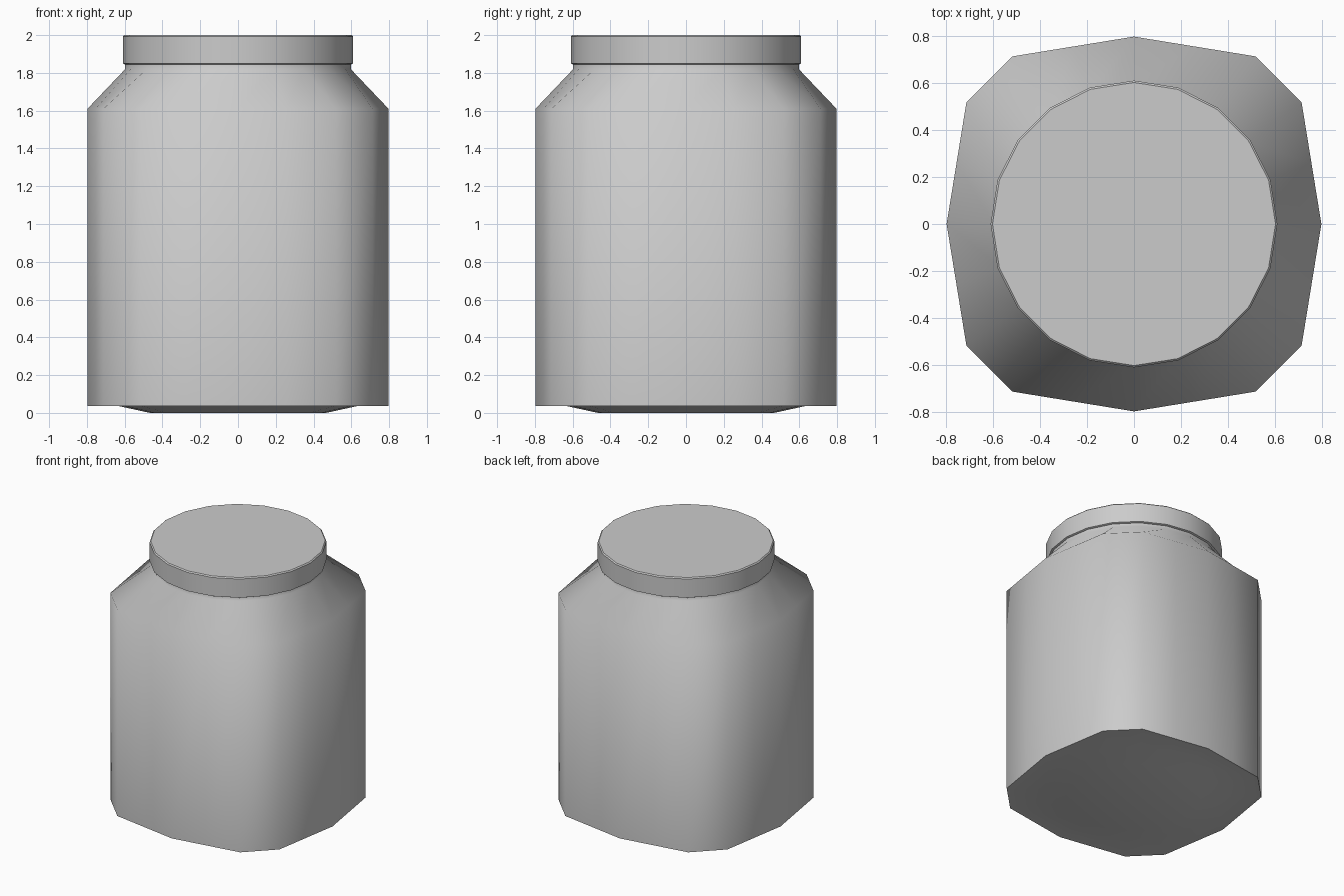
import bpy, bmesh
from math import cos, sin, pi, radians
from mathutils import Vector

if "Cube" in bpy.data.objects:
    bpy.data.objects.remove(bpy.data.objects["Cube"])

SIDES = 20


def circle(r, z):
    return [Vector((r * cos(2 * pi * i / SIDES), r * sin(2 * pi * i / SIDES), z))
            for i in range(SIDES)]


def rounded_square(z):
    # slightly bulging sides, chamfered corners; extra points sit mid-side
    side, corner = 0.797, 0.881
    ring = circle(corner, z)
    for i in range(0, SIDES, 5):
        a = i * 2 * pi / SIDES
        ring[i] = Vector((side * cos(a), side * sin(a), z))
    for i in range(0, SIDES, 5):
        ring[i + 1] = (ring[i] + ring[i + 2]) / 2
        ring[i - 1] = (ring[i] + ring[i - 2]) / 2
    return ring


def loft(name, rings, angle):
    bm = bmesh.new()
    rows = [[bm.verts.new(p) for p in ring] for ring in rings]
    for low, high in zip(rows, rows[1:]):
        for i in range(SIDES):
            j = (i + 1) % SIDES
            bm.faces.new((low[i], low[j], high[j], high[i]))
    bm.faces.new(rows[0][::-1])
    bm.faces.new(rows[-1])
    bmesh.ops.recalc_face_normals(bm, faces=bm.faces)
    mesh = bpy.data.meshes.new(name)
    bm.to_mesh(mesh)
    bm.free()
    obj = bpy.data.objects.new(name, mesh)
    bpy.context.collection.objects.link(obj)
    bpy.ops.object.select_all(action='DESELECT')
    obj.select_set(True)
    bpy.context.view_layer.objects.active = obj
    bpy.ops.object.shade_smooth_by_angle(angle=radians(angle))
    return obj


# Jar: stepped base, squarish wall, sloping shoulder, round neck
loft("jar_body", [
    circle(0.466, 0.0), circle(0.636, 0.037),
    rounded_square(0.037), rounded_square(1.61),
    circle(0.597, 1.82), circle(0.597, 1.86)], 60)

# Lid: flat disc with a fine bevel on the top edge
loft("lid", [
    circle(0.60, 1.845), circle(0.61, 1.85),
    circle(0.61, 1.992), circle(0.602, 2.0)], 30)
